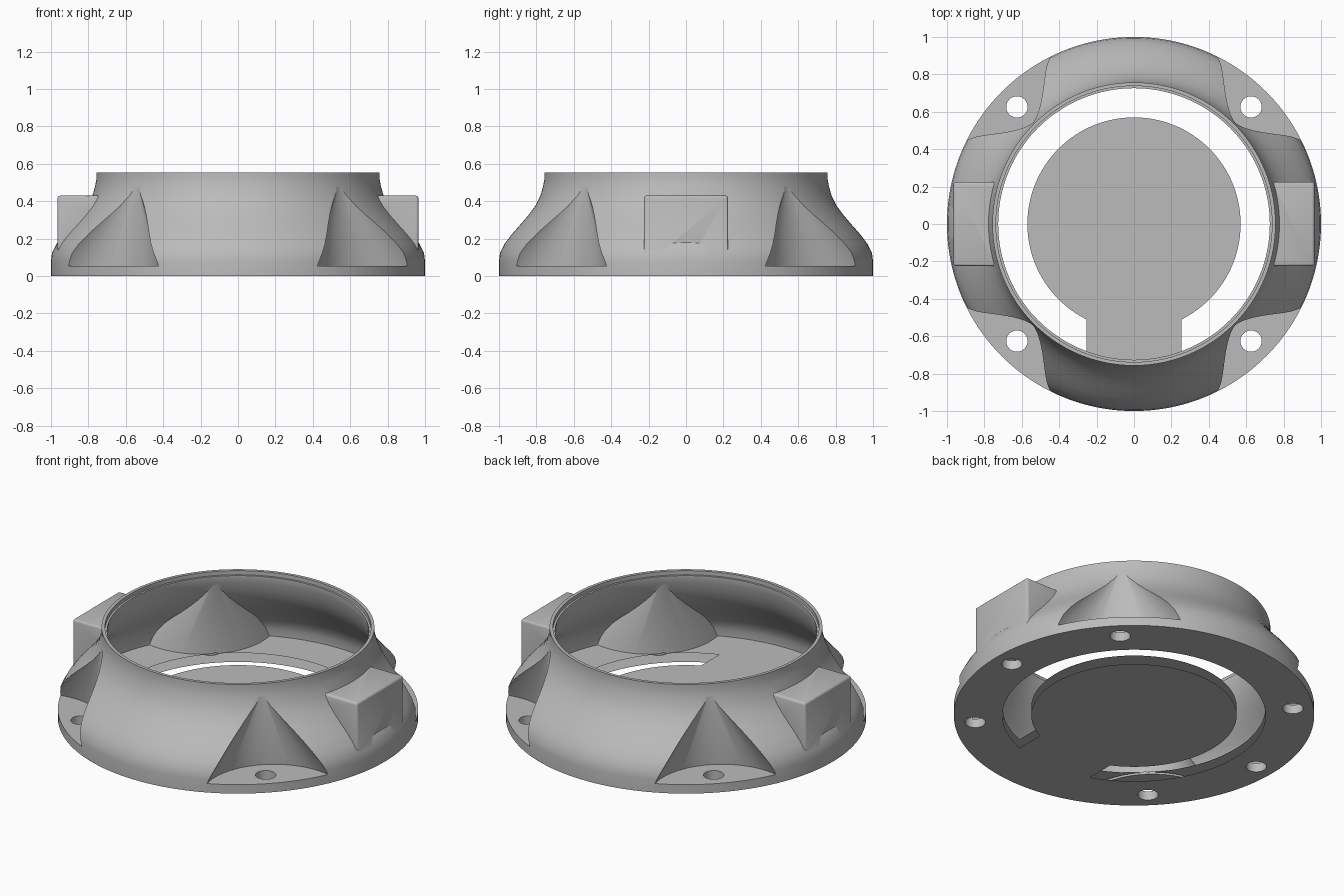
import bpy, bmesh, math
from mathutils import Matrix, Vector

if "Cube" in bpy.data.objects:
    bpy.data.objects.remove(bpy.data.objects["Cube"], do_unlink=True)

grey = bpy.data.materials.new("matte_grey")
grey.use_nodes = True
COLOR = (0.5, 0.5, 0.5, 1)
grey.diffuse_color = COLOR
grey.node_tree.nodes["Principled BSDF"].inputs["Base Color"].default_value = COLOR

FLOOR = 0.055


def make(name, bm):
    bmesh.ops.recalc_face_normals(bm, faces=bm.faces)
    mesh = bpy.data.meshes.new(name)
    bm.to_mesh(mesh)
    bm.free()
    mesh.materials.append(grey)
    ob = bpy.data.objects.new(name, mesh)
    bpy.context.collection.objects.link(ob)
    return ob


def revolve(name, profile, closed=False, segs=160):
    """Turn an (r, z) profile around z; open ends are capped flat."""
    bm = bmesh.new()
    rings = []
    for r, z in profile:
        rings.append([bm.verts.new((r * math.cos(2 * math.pi * i / segs),
                                    r * math.sin(2 * math.pi * i / segs), z))
                      for i in range(segs)])
    pairs = list(zip(rings, rings[1:]))
    if closed:
        pairs.append((rings[-1], rings[0]))
    else:
        bm.faces.new(rings[0])
        bm.faces.new(rings[-1])
    for a, b in pairs:
        for i in range(segs):
            j = (i + 1) % segs
            bm.faces.new((a[i], a[j], b[j], b[i]))
    return make(name, bm)


def box(name, lo, hi, bevel=0):
    bm = bmesh.new()
    lo, hi = Vector(lo), Vector(hi)
    bmesh.ops.create_cube(bm, size=1, matrix=Matrix.Translation((lo + hi) / 2)
                          @ Matrix.Diagonal((*(hi - lo), 1)))
    if bevel:
        bmesh.ops.bevel(bm, geom=bm.edges[:], offset=bevel, segments=3,
                        profile=0.5, affect='EDGES')
    return make(name, bm)


def corner_cones(name, back, radius, z, apex_r, apex_z, segs=96):
    """Four leaning cones, one on each diagonal."""
    bm = bmesh.new()
    for k in range(4):
        turn = Matrix.Rotation(math.pi / 4 + k * math.pi / 2, 3, 'Z')
        top = bm.verts.new(turn @ Vector((apex_r, 0, apex_z)))
        ring = []
        for i in range(segs):
            a = 2 * math.pi * i / segs
            ring.append(bm.verts.new(turn @ Vector(
                (back + radius - radius * math.cos(a), radius * math.sin(a), z))))
        bm.faces.new(ring)
        for i in range(segs):
            bm.faces.new((ring[i], ring[(i + 1) % segs], top))
    return make(name, bm)


def combine(target, tool, operation='DIFFERENCE'):
    mod = target.modifiers.new("cut", 'BOOLEAN')
    mod.operation = operation
    mod.solver = 'EXACT'
    mod.object = tool
    deps = bpy.context.evaluated_depsgraph_get()
    mesh = bpy.data.meshes.new_from_object(target.evaluated_get(deps))
    target.modifiers.clear()
    target.data = mesh
    bpy.data.objects.remove(tool, do_unlink=True)


# Flared outer body
body = revolve("flared_housing", [
    (1, 0), (1, .08), (.994, .125), (.968, .175), (.93, .225), (.886, .275),
    (.843, .325), (.806, .375), (.778, .43), (.763, .485), (.757, .52), (.757, .555)])

# Side blocks, joined before hollowing so they stay outside the shell
for side in (-1, 1):
    xs = sorted((side * .70, side * .965))
    combine(body, box("side_block", (xs[0], -.225, .1), (xs[1], .225, .43), .014), 'UNION')

# Screw pockets scooped from the corners
combine(body, corner_cones("pocket_cutter", .75, .40, FLOOR, .767, .52))

# Hollow interior that keeps a wall around each pocket
cavity = revolve("cavity_cutter", [
    (.97, FLOOR), (.968, .1), (.955, .14), (.925, .19), (.885, .235), (.842, .28),
    (.802, .33), (.77, .38), (.746, .435), (.732, .485), (.726, .515), (.726, .53),
    (.738, .53), (.738, .6)])
combine(cavity, corner_cones("pocket_wall", .729, .43, .03, .738, .53))
combine(body, cavity)

# Curved slot that leaves a round plate held by a front neck
slot = revolve("slot_cutter", [(.57, -.1), (.73, -.1), (.73, .06), (.57, .06)], closed=True)
combine(slot, box("neck_gap", (-.255, -1, -.2), (.255, -.3, .2)))
combine(body, slot)

# Screw holes: four in the pockets, two beneath the side blocks
bm = bmesh.new()
for deg in (0, 45, 135, 180, 225, 315):
    a = math.radians(deg)
    bmesh.ops.create_cone(bm, cap_ends=True, segments=40, radius1=.057, radius2=.057,
                          depth=.2, matrix=Matrix.Translation(
                              (.885 * math.cos(a), .885 * math.sin(a), 0)))
combine(body, make("hole_cutter", bm))

# Smooth shading with crisp edges
bpy.ops.object.select_all(action='DESELECT')
body.select_set(True)
bpy.context.view_layer.objects.active = body
bpy.ops.object.shade_smooth_by_angle(angle=math.radians(30))
